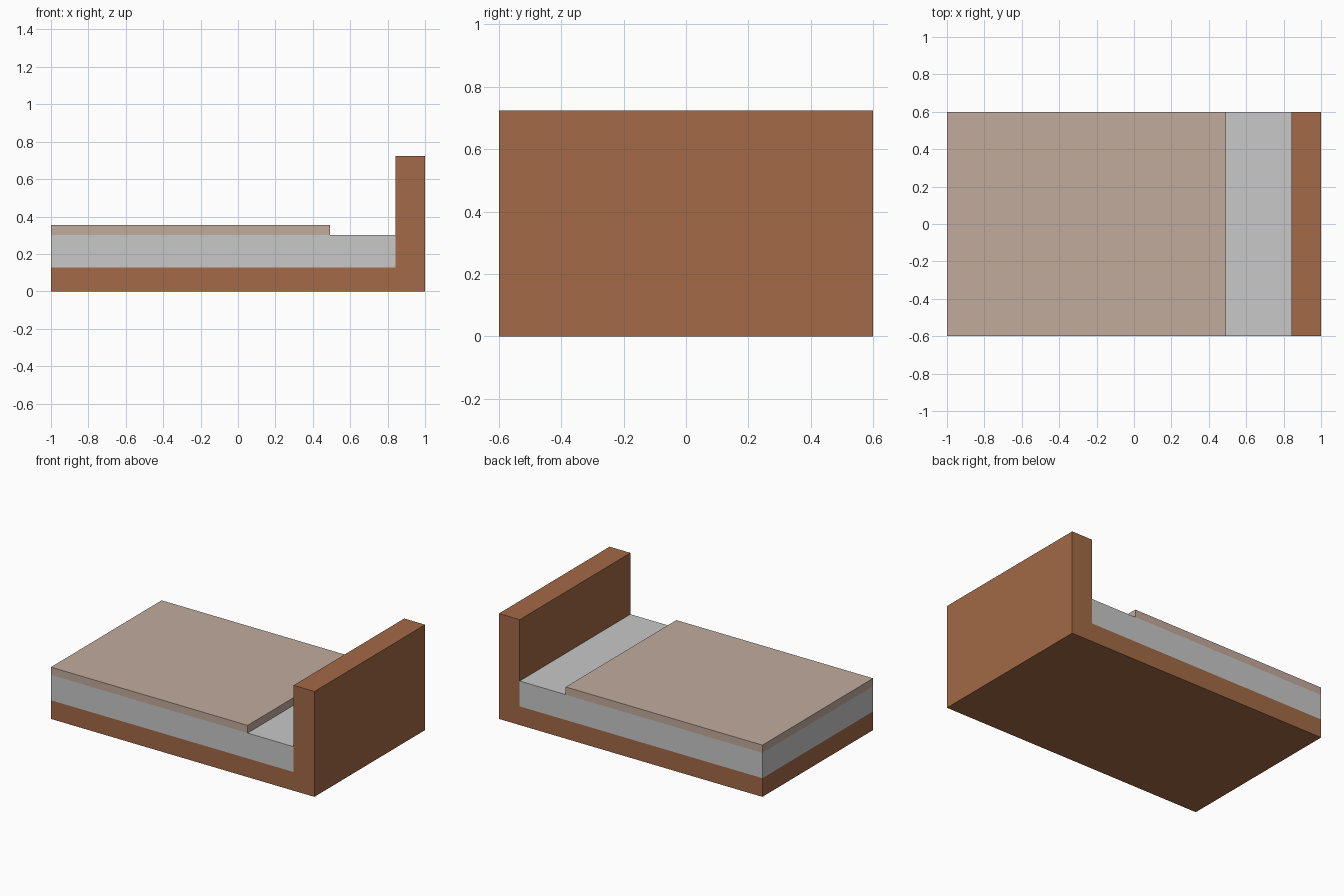
import bpy
import bmesh

if "Cube" in bpy.data.objects:
    bpy.data.objects.remove(bpy.data.objects["Cube"])

HALF_WIDTH = 0.6


def make_material(name, rgb):
    mat = bpy.data.materials.new(name)
    mat.diffuse_color = (*rgb, 1.0)
    mat.use_nodes = True
    mat.node_tree.nodes["Principled BSDF"].inputs["Base Color"].default_value = mat.diffuse_color
    return mat


def extrude_profile(name, profile, mat):
    """Extrude an x-z outline across the full width of the bed."""
    bm = bmesh.new()
    face = bm.faces.new([bm.verts.new((x, -HALF_WIDTH, z)) for x, z in profile])
    side = bmesh.ops.extrude_face_region(bm, geom=[face])["geom"]
    verts = [g for g in side if isinstance(g, bmesh.types.BMVert)]
    bmesh.ops.translate(bm, verts=verts, vec=(0, 2 * HALF_WIDTH, 0))
    bmesh.ops.recalc_face_normals(bm, faces=bm.faces[:])
    mesh = bpy.data.meshes.new(name)
    bm.to_mesh(mesh)
    bm.free()
    mesh.materials.append(mat)
    obj = bpy.data.objects.new(name, mesh)
    bpy.context.collection.objects.link(obj)
    return obj


def slab(x0, x1, z0, z1):
    return [(x0, z0), (x1, z0), (x1, z1), (x0, z1)]


wood = make_material("brown wood", (0.366, 0.144, 0.061))
sheet = make_material("light grey sheet", (0.578, 0.578, 0.578))
cloth = make_material("beige blanket", (0.539, 0.407, 0.337))

# Bed frame: low base and tall headboard in one L-shaped profile
extrude_profile("bed_frame", [(-1, 0), (1, 0), (1, 0.723), (0.842, 0.723),
                              (0.842, 0.128), (-1, 0.128)], wood)

# Mattress resting on the base, up to the headboard
extrude_profile("mattress", slab(-1, 0.842, 0.128, 0.302), sheet)

# Blanket covering the foot end
extrude_profile("blanket", slab(-1, 0.493, 0.302, 0.355), cloth)
